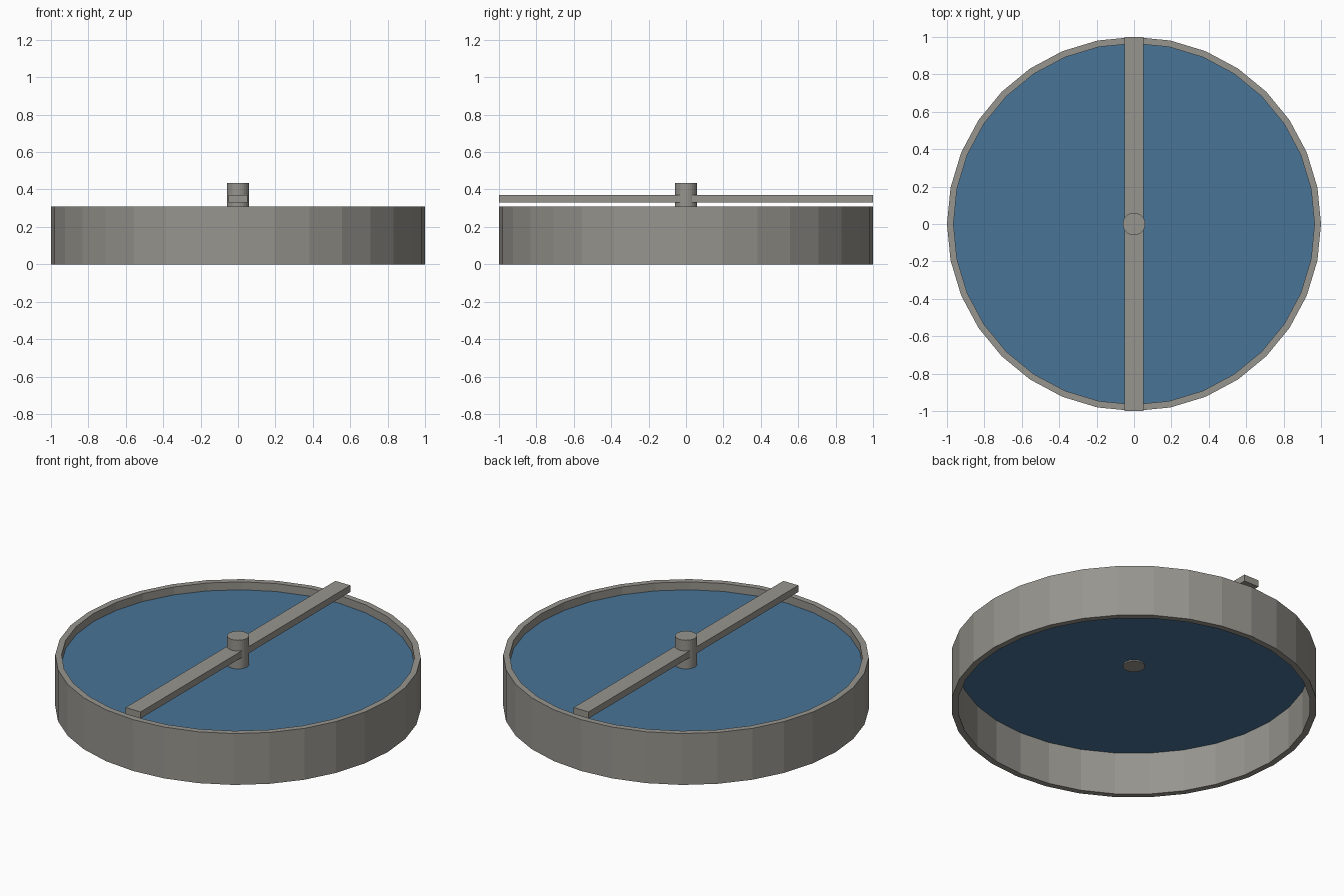
import bpy
import bmesh
from mathutils import Matrix

cube = bpy.data.objects.get("Cube")
if cube:
    bpy.data.objects.remove(cube, do_unlink=True)

SIDES = 32
RIM_TOP = 0.31


def material(name, colour):
    mat = bpy.data.materials.new(name)
    mat.use_nodes = True
    mat.diffuse_color = colour
    mat.node_tree.nodes["Principled BSDF"].inputs["Base Color"].default_value = colour
    return mat


def add_object(name, bm, mat):
    bmesh.ops.recalc_face_normals(bm, faces=bm.faces)
    mesh = bpy.data.meshes.new(name)
    bm.to_mesh(mesh)
    bm.free()
    mesh.materials.append(mat)
    obj = bpy.data.objects.new(name, mesh)
    bpy.context.collection.objects.link(obj)
    return obj


def cylinder(name, radius, bottom, top, sides, mat):
    bm = bmesh.new()
    bmesh.ops.create_cone(bm, cap_ends=True, segments=sides, radius1=radius, radius2=radius,
                          depth=top - bottom,
                          matrix=Matrix.Translation((0, 0, (bottom + top) / 2)))
    return add_object(name, bm, mat)


grey = material("warm grey metal", (0.31, 0.30, 0.27, 1))
blue = material("blue panel", (0.065, 0.175, 0.31, 1))

# Open ring wall: bridge concentric circles around a rectangular section
bm = bmesh.new()
section = [(1, 0), (1, RIM_TOP), (0.965, RIM_TOP), (0.965, 0)]
loops = [bmesh.ops.create_circle(bm, segments=SIDES, radius=r,
                                 matrix=Matrix.Translation((0, 0, z)))["verts"]
         for r, z in section]
for a, b in zip(loops, loops[1:] + loops[:1]):
    for i in range(SIDES):
        j = (i + 1) % SIDES
        bm.faces.new((a[i], a[j], b[j], b[i]))
add_object("ring_wall", bm, grey)

# Thin panel inside the ring
cylinder("inner_panel", 0.966, 0.258, 0.262, SIDES, blue)

# Central hub
cylinder("hub", 0.06, 0.25, 0.435, SIDES, grey)

# Cross bar through the hub
bm = bmesh.new()
bmesh.ops.create_cube(bm, size=1, matrix=Matrix.Translation((0, 0, 0.35))
                      @ Matrix.Diagonal((0.1, 2, 0.04, 1)))
add_object("cross_bar", bm, grey)
